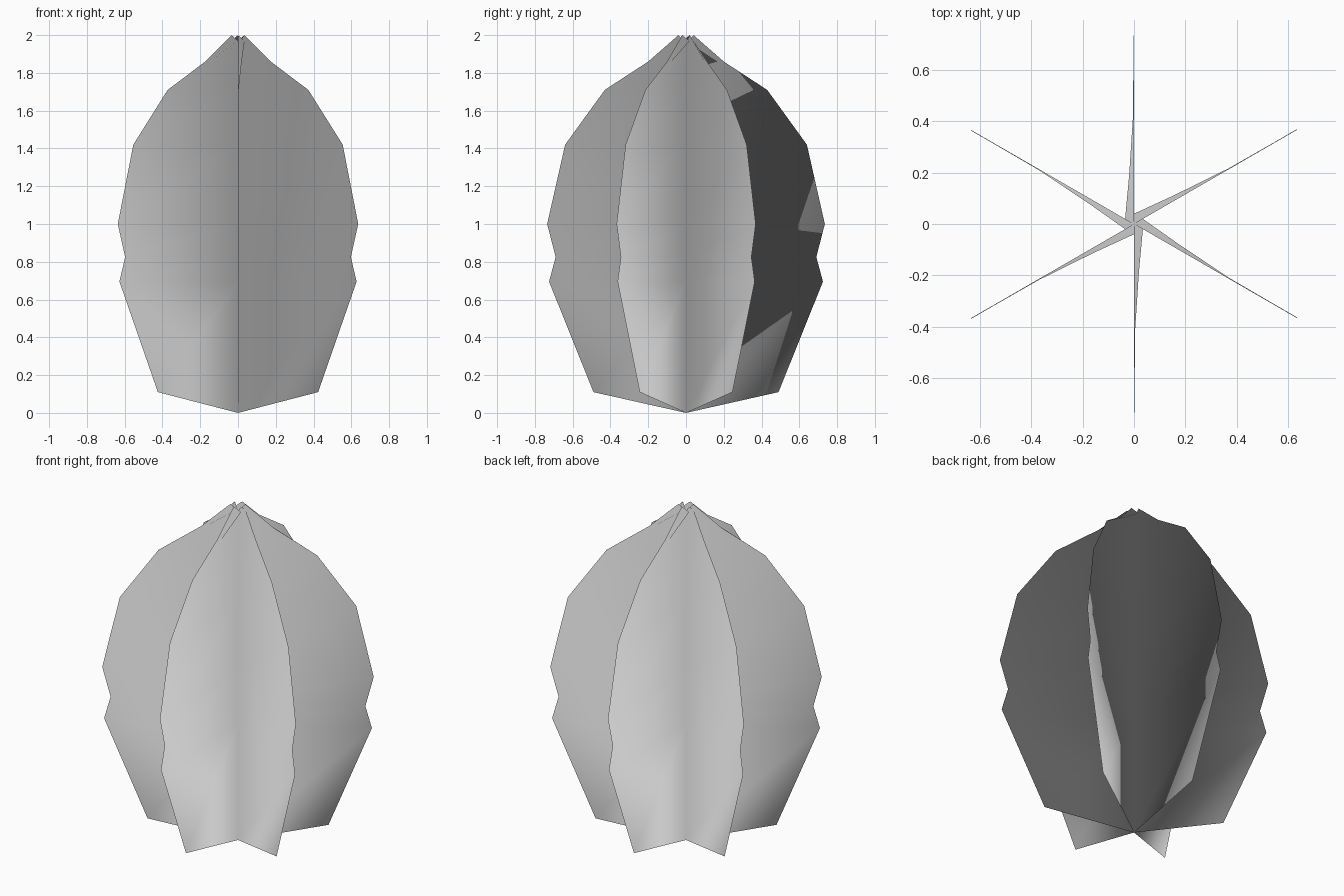
import bpy, bmesh
from math import radians
from mathutils import Vector, Matrix

cube = bpy.data.objects.get("Cube")
if cube:
    bpy.data.objects.remove(cube)

grey = bpy.data.materials.new("light_grey")
grey.use_nodes = True
grey.diffuse_color = (0.6, 0.6, 0.6, 1)
grey.node_tree.nodes["Principled BSDF"].inputs["Base Color"].default_value = (0.6, 0.6, 0.6, 1)

# Outer edge of a fin: radius, height, edge width
PROFILE = [(0.49, 0.11, 0.003), (0.725, 0.695, 0.003), (0.69, 0.825, 0.003),
           (0.735, 1.0, 0.003), (0.64, 1.42, 0.003), (0.43, 1.71, 0.004),
           (0.2, 1.86, 0.022), (0.04, 2.0, 0.04)]
RIM_DIR = Vector((-0.5, 0.866, 0))   # edge of the central hexagon


def make_fin(name, angle):
    """Thin blade from the central axis, its rim flaring to a hexagon side at the top."""
    bm = bmesh.new()
    foot = bm.verts.new((0, 0, 0))
    crown = bm.verts.new((0, 0, 1.96))
    edge_a, edge_b = [], []
    for r, z, w in PROFILE:
        p = Vector((r, 0, z))
        drop = 0.03 if z == 2.0 else 0
        edge_a.append(bm.verts.new(p))
        edge_b.append(bm.verts.new(p + RIM_DIR * w - Vector((0, 0, drop))))
    axis = [foot] + [bm.verts.new((0, 0, z)) for _, z, _ in PROFILE[1:-1]] + [crown]

    # Two blade sides, each wound to face outward
    for edge, step in ((edge_a, 1), (edge_b, -1)):
        bm.faces.new((foot, edge[0], edge[1], axis[1])[::step])
        for i in range(1, len(edge) - 1):
            bm.faces.new((axis[i], edge[i], edge[i + 1], axis[i + 1])[::step])
    # Narrow rim, bottom and top closings
    for i in range(len(edge_a) - 1):
        bm.faces.new((edge_a[i], edge_b[i], edge_b[i + 1], edge_a[i + 1]))
    bm.faces.new((foot, edge_b[0], edge_a[0]))
    bm.faces.new((crown, edge_a[-1], edge_b[-1]))

    for face in bm.faces:
        face.smooth = True
    bmesh.ops.rotate(bm, verts=bm.verts, matrix=Matrix.Rotation(radians(angle), 3, "Z"))
    mesh = bpy.data.meshes.new(name)
    bm.to_mesh(mesh)
    bm.free()
    mesh.materials.append(grey)

    # Soft shading that fans up and out from the foot
    lift = Vector((0, 0, 0.05))
    mesh.normals_split_custom_set_from_vertices([(v.co + lift).normalized() for v in mesh.vertices])
    fin = bpy.data.objects.new(name, mesh)
    bpy.context.collection.objects.link(fin)


FINS = ["left_back_fin", "back_fin", "right_back_fin",
        "right_front_fin", "front_fin", "left_front_fin"]
for i, fin_name in enumerate(FINS):
    make_fin(fin_name, 30 + 60 * i)
